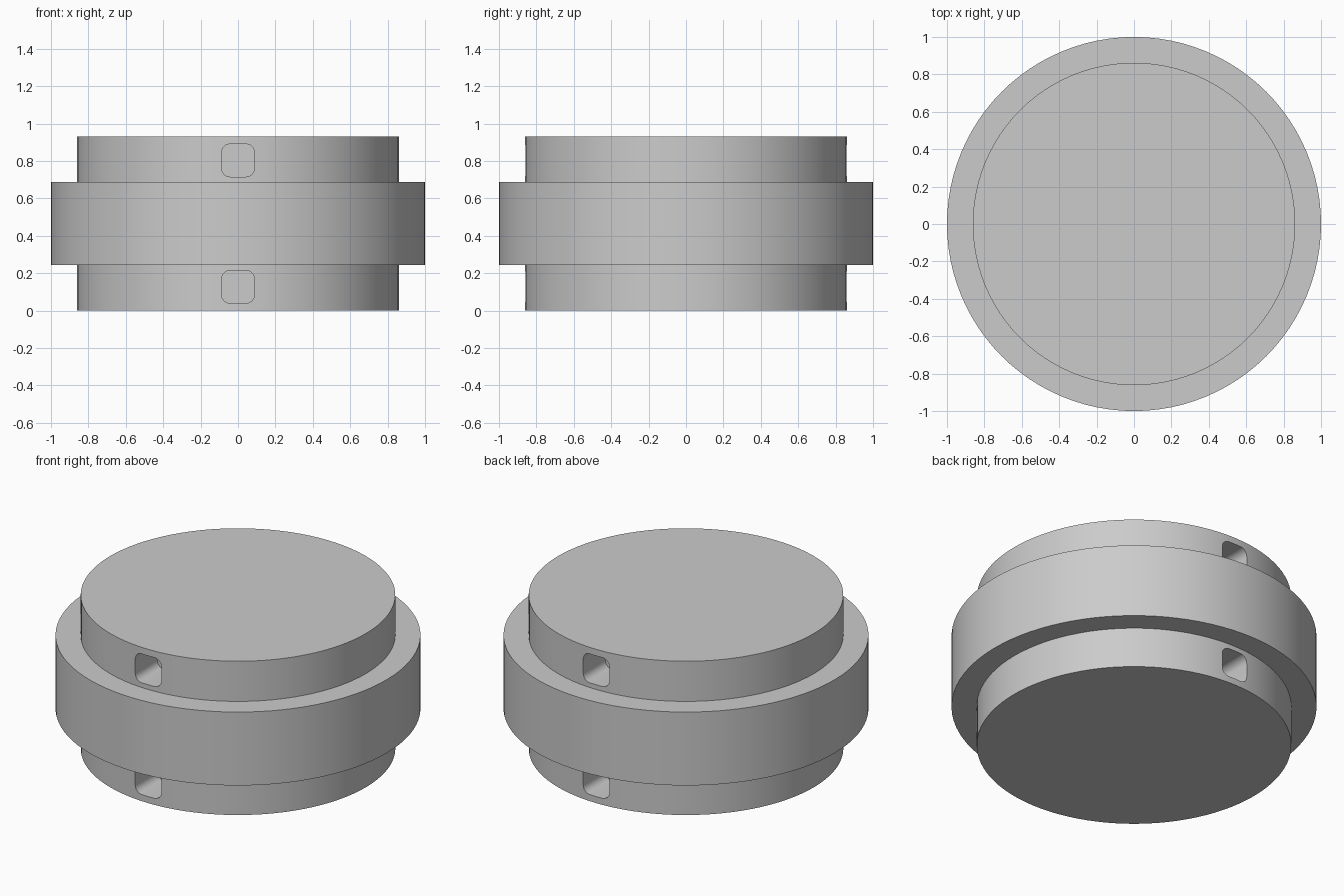
import bpy, bmesh, math

cube = bpy.data.objects.get("Cube")
if cube:
    bpy.data.objects.remove(cube, do_unlink=True)

SEGMENTS = 96
HUB_R, BAND_R = 0.862, 1.0
HEIGHT, BAND_LOW, BAND_HIGH = 0.93, 0.243, 0.687
POCKET, POCKET_DEPTH, CORNER = 0.175, 0.215, 0.045

grey = bpy.data.materials.new("plain grey")
grey.use_nodes = True
grey.diffuse_color = (0.6, 0.6, 0.6, 1)
grey.node_tree.nodes["Principled BSDF"].inputs["Base Color"].default_value = (0.6, 0.6, 0.6, 1)


def add_object(name, bm):
    bmesh.ops.recalc_face_normals(bm, faces=bm.faces)
    mesh = bpy.data.meshes.new(name)
    bm.to_mesh(mesh)
    bm.free()
    mesh.materials.append(grey)
    obj = bpy.data.objects.new(name, mesh)
    bpy.context.collection.objects.link(obj)
    return obj


def stepped_body():
    """Turned solid: narrow hub with a wide band round its middle."""
    bm = bmesh.new()
    profile = [(HUB_R, 0), (HUB_R, BAND_LOW), (BAND_R, BAND_LOW),
               (BAND_R, BAND_HIGH), (HUB_R, BAND_HIGH), (HUB_R, HEIGHT)]
    rings = []
    for r, z in profile:
        angles = [2 * math.pi * i / SEGMENTS for i in range(SEGMENTS)]
        rings.append([bm.verts.new((r * math.cos(a), r * math.sin(a), z)) for a in angles])
    for low, high in zip(rings, rings[1:]):
        for i in range(SEGMENTS):
            j = (i + 1) % SEGMENTS
            bm.faces.new((low[i], low[j], high[j], high[i]))
    bm.faces.new(rings[0])
    bm.faces.new(rings[-1])
    return add_object("stepped_body", bm)


def pocket_cutter(side, z):
    """Rounded square prism reaching in from the front or back."""
    bm = bmesh.new()
    inset = POCKET / 2 - CORNER
    outline = []
    for k in range(4):
        mid = math.pi / 4 + k * math.pi / 2
        cx = math.copysign(inset, math.cos(mid))
        cz = math.copysign(inset, math.sin(mid))
        for s in range(7):
            a = mid - math.pi / 4 + s * math.pi / 12
            outline.append((cx + CORNER * math.cos(a), z + cz + CORNER * math.sin(a)))
    inner, outer = side * (HUB_R - POCKET_DEPTH), side * (HUB_R + 0.05)
    face = bm.faces.new([bm.verts.new((x, inner, h)) for x, h in outline])
    made = bmesh.ops.extrude_face_region(bm, geom=[face])["geom"]
    for v in made:
        if isinstance(v, bmesh.types.BMVert):
            v.co.y = outer
    return add_object("pocket_cutter", bm)


body = stepped_body()

# Four pockets: front and back, in the lower and upper hub
bpy.context.view_layer.objects.active = body
for side in (-1, 1):
    for z in (0.127, HEIGHT - 0.127):
        cutter = pocket_cutter(side, z)
        cutter.hide_render = True
        cut = body.modifiers.new("pocket", "BOOLEAN")
        cut.operation = "DIFFERENCE"
        cut.solver = "EXACT"
        cut.object = cutter
        bpy.ops.object.modifier_apply(modifier=cut.name)
        bpy.data.objects.remove(cutter, do_unlink=True)

bpy.ops.object.select_all(action="DESELECT")
body.select_set(True)
bpy.ops.object.shade_smooth_by_angle(angle=math.radians(30))
